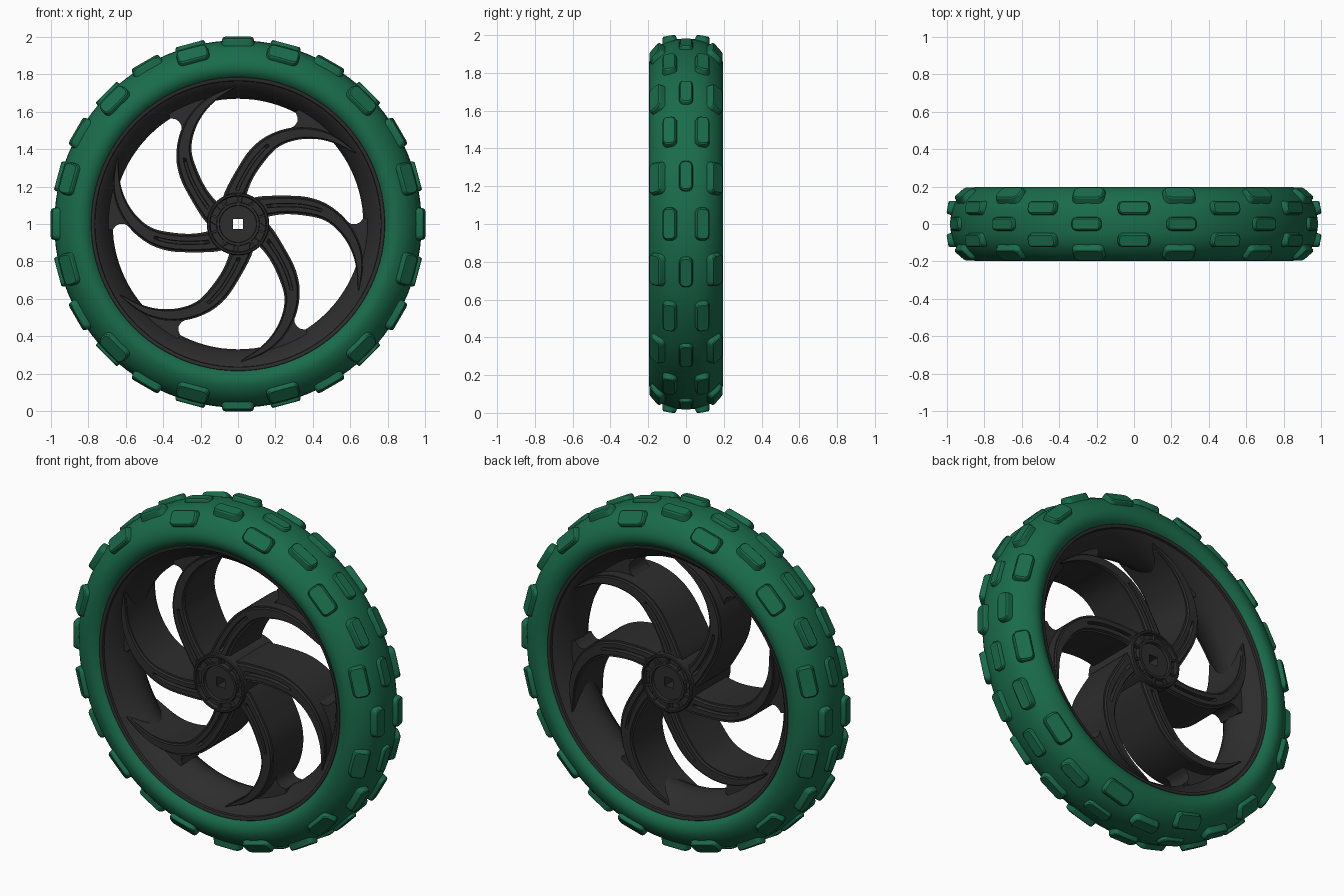
import bpy, bmesh, math
from math import cos, sin, pi, radians
from mathutils import Vector

if "Cube" in bpy.data.objects:
    bpy.data.objects.remove(bpy.data.objects["Cube"])


def material(name, rgb):
    m = bpy.data.materials.new(name)
    m.diffuse_color = (*rgb, 1)
    m.use_nodes = True
    m.node_tree.nodes["Principled BSDF"].inputs["Base Color"].default_value = m.diffuse_color
    return m


GREEN = material("green_rubber", (0.01, 0.15, 0.07))
BLACK = material("black_plastic", (0.026, 0.026, 0.026))


def make(name, verts, faces, mat, angle=35):
    bm = bmesh.new()
    vs = [bm.verts.new(v) for v in verts]
    for f in faces:
        bm.faces.new([vs[i] for i in f])
    bmesh.ops.recalc_face_normals(bm, faces=bm.faces)
    me = bpy.data.meshes.new(name)
    bm.to_mesh(me)
    bm.free()
    me.materials.append(mat)
    ob = bpy.data.objects.new(name, me)
    bpy.context.collection.objects.link(ob)
    bpy.ops.object.select_all(action='DESELECT')
    ob.select_set(True)
    bpy.context.view_layer.objects.active = ob
    bpy.ops.object.shade_smooth_by_angle(angle=radians(angle))
    return ob


def place(x, y, z, a):
    """Wheel-plane point turned by angle a about the axle."""
    return (x * cos(a) - z * sin(a), y, 1 + x * sin(a) + z * cos(a))


def repeat(verts, faces, count, start=0.0):
    """Copies of one part around the axle."""
    V, F = [], []
    for k in range(count):
        a = start + 2 * pi * k / count
        n = len(V)
        V += [place(*v, a) for v in verts]
        F += [[i + n for i in f] for f in faces]
    return V, F


def rings(loops, cap=True):
    """Skin a list of equal closed loops."""
    n = len(loops[0])
    V = [p for l in loops for p in l]
    F = [(i * n + j, i * n + (j + 1) % n, (i + 1) * n + (j + 1) % n, (i + 1) * n + j)
         for i in range(len(loops) - 1) for j in range(n)]
    if cap:
        F += [list(range(n)), list(range(len(V) - n, len(V)))]
    return V, F


def lathe(name, half, mat, segs, square_below=0.0, angle=35):
    """Revolve a half profile (y, r), mirrored in y, around the axle."""
    prof = half + [(-y, r) for y, r in reversed(half) if y > 0]
    if half[0][0] > 0:
        prof = prof + prof[:1]
    loops = []
    for y, r in prof + ([prof[0]] if half[0][0] == 0 else []):
        loop = []
        for j in range(segs):
            a = 2 * pi * j / segs
            q = r / max(abs(cos(a)), abs(sin(a))) if r < square_below else r
            loop.append(place(q * cos(a), y, q * sin(a), 0))
        loops.append(loop)
    V, F = rings(loops, cap=False)
    n = len(V) - segs           # weld the last ring to the first
    F = [[i if i < n else i - n for i in f] for f in F]
    return make(name, V[:n], F, mat, angle)


def smooth_path(pts, steps=5):
    """Catmull-Rom resampling."""
    P = [Vector(p) for p in pts]
    P = [2 * P[0] - P[1]] + P + [2 * P[-1] - P[-2]]
    out = []
    for i in range(1, len(P) - 2):
        a, b, c, d = P[i - 1:i + 3]
        for s in range(steps):
            t = s / steps
            out.append(0.5 * (2 * b + (c - a) * t + (2 * a - 5 * b + 4 * c - d) * t * t
                              + (3 * b - a - 3 * c + d) * t ** 3))
    return out + [P[-2]]


# Tyre body
shoulder = smooth_path([(0, .982), (.06, .977), (.11, .961), (.15, .932), (.18, .895),
                        (.197, .85), (.19, .81), (.165, .78)], 3)
lathe("tyre", [tuple(p) for p in shoulder], GREEN, 96, angle=50)


# Tread knobs: rounded blocks standing on the tyre
def knob(y, r, tilt, w, l, height=.05, cr=.026):
    t = radians(tilt)
    loops = []
    for h, grow in ((-height, .008), (-.006, .0), (0, -.006)):
        loop = []
        for k, (sx, sy) in enumerate(((1, 1), (-1, 1), (-1, -1), (1, -1))):
            for s in range(5):
                a = k * pi / 2 + s * pi / 8
                u = sx * (l - cr) + (cr + grow) * cos(a)
                v = sy * (w - cr) + (cr + grow) * sin(a)
                loop.append((u, y + v * cos(t) + h * sin(t), r - v * sin(t) + h * cos(t)))
        loops.append(loop)
    return rings(loops)


def knob_row(name, start, *spec):
    make(name, *repeat(*knob(*spec), 12, radians(start)), GREEN, 30)


knob_row("centre_knobs", 15, 0, .998, 0, .034, .08)
for side, tag in ((-1, "front"), (1, "back")):
    knob_row(tag + "_inner_knobs", 0, side * .09, .997, side * 10, .035, .083)
    knob_row(tag + "_shoulder_knobs", 15, side * .17, .945, side * 50, .044, .084)

# Rim
lathe("rim", [(0, .67), (.04, .677), (.08, .695), (.13, .732), (.152, .757), (.156, .764),
              (.17, .766), (.173, .772), (.173, .784), (.165, .79), (0, .79)][:10],
      BLACK, 96)

# Curved spokes, each with bevelled edges and a groove near the hub
outer = smooth_path([(-.13, -.02), (-.18, .02), (-.25, .13), (-.31, .25), (-.33, .37),
                     (-.305, .5), (-.24, .61), (-.15, .685), (-.02, .738)])
inner = smooth_path([(-.07, .08), (-.115, .12), (-.17, .19), (-.215, .28), (-.247, .38),
                     (-.24, .47), (-.2, .565), (-.13, .65), (-.012, .735)])
loops = []
for i, (p, q) in enumerate(zip(outer, inner)):
    u = i / (len(outer) - 1)
    depth = .16 - .02 * u
    groove = .025 if .16 < u < .46 else 0
    section = [(0, .012), (.1, .012), (.16, 0), (.42, 0), (.44, groove), (.58, groove),
               (.6, 0), (.84, 0), (.9, .012), (1, .012)]
    front = [(*p.lerp(q, t), -depth + d) for t, d in section]
    back = [(x, z, -y) for x, z, y in reversed(front)]
    loops.append([(x, y, z) for x, z, y in front + back])
make("spokes", *repeat(*rings(loops), 6), BLACK, 28)

# Webs filling the narrow corner between each spoke and the rim
web = [(-.29, .47), (-.303, .50), (-.303, .525), (-.315, .548), (-.335, .561), (-.365, .565)]
web += [(.70 * cos(radians(a)), .70 * sin(radians(a))) for a in range(122, 93, -4)]
web += [(-.13, .675), (-.21, .6), (-.26, .53)]
make("spoke_webs", *repeat(*rings([[(x, y, z) for x, z in web] for y in (-.075, .075)]), 6),
     BLACK)

# Hub with square axle hole and ringed faces
lathe("hub", [(.162, .027), (.162, .098), (.18, .1), (.18, .114), (.155, .116), (.155, .148),
              (.18, .15), (.183, .153), (.183, .162), (.178, .167), (.12, .167)],
      BLACK, 64, square_below=.03)

# Small radial ribs in the hub faces
for side, tag in ((-1, "front"), (1, "back")):
    rib = [[(x, side * y, z) for x, z in ((-.006, .112), (.006, .112), (.006, .152), (-.006, .152))]
           for y in (.15, .177)]
    make(tag + "_hub_ribs", *repeat(*rings(rib), 10), BLACK)
